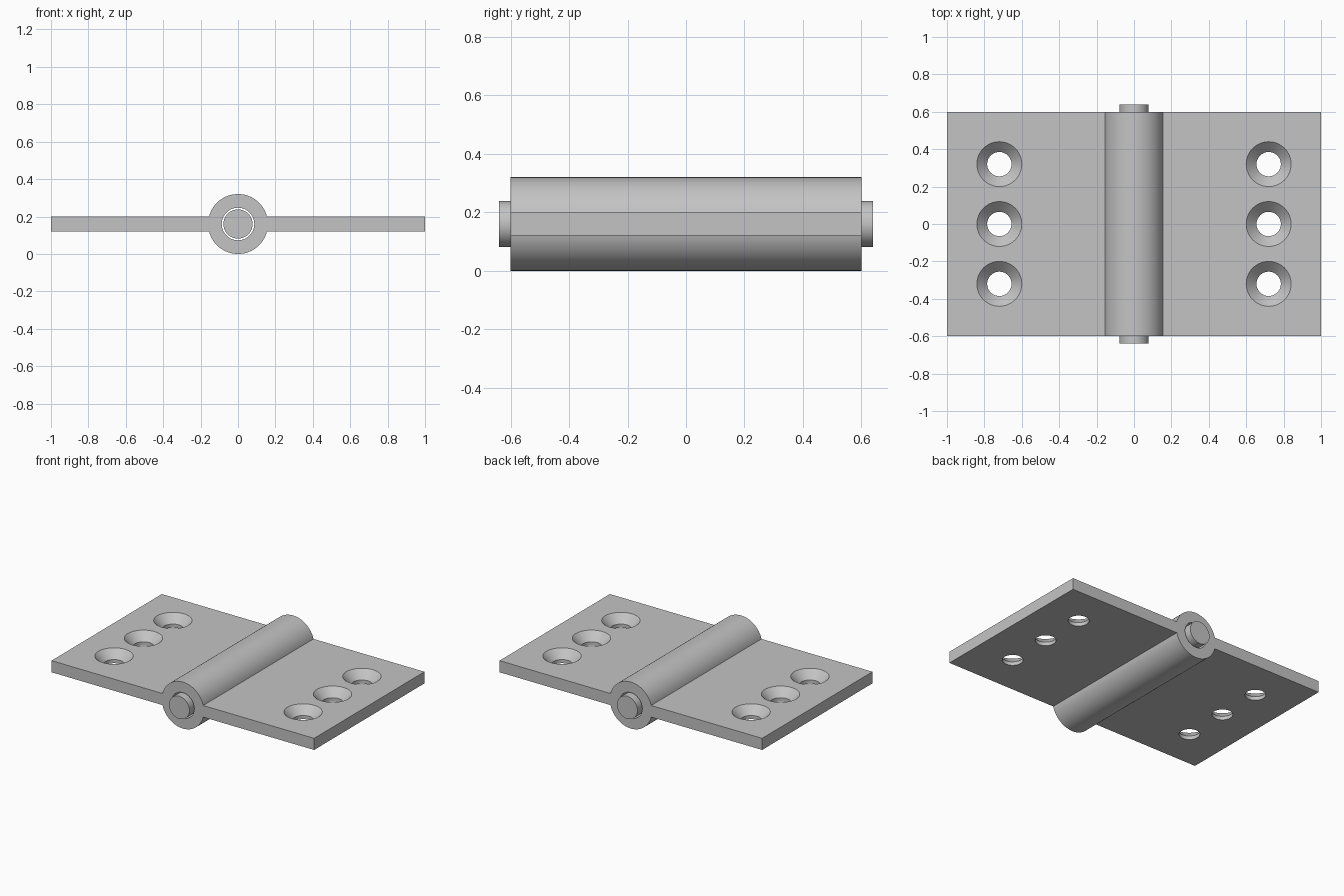
import bpy, bmesh, math
from mathutils import Matrix

cube = bpy.data.objects.get("Cube")
if cube:
    bpy.data.objects.remove(cube, do_unlink=True)

# Main dimensions
AXIS_Z, BARREL_R, BORE_R, PIN_R = 0.16, 0.16, 0.087, 0.078
LEAF_HALF, LENGTH, PIN_LENGTH = 0.04, 1.2, 1.28
TOP = AXIS_Z + LEAF_HALF

steel = bpy.data.materials.new("steel grey")
steel.use_nodes = True
GREY = (0.55, 0.55, 0.55, 1)
steel.diffuse_color = GREY
steel.node_tree.nodes["Principled BSDF"].inputs["Base Color"].default_value = GREY


def make_object(name, bm):
    bmesh.ops.recalc_face_normals(bm, faces=bm.faces)
    mesh = bpy.data.meshes.new(name)
    bm.to_mesh(mesh)
    bm.free()
    mesh.materials.append(steel)
    obj = bpy.data.objects.new(name, mesh)
    bpy.context.collection.objects.link(obj)
    return obj


def activate(obj):
    bpy.ops.object.select_all(action="DESELECT")
    obj.select_set(True)
    bpy.context.view_layer.objects.active = obj


def add_rod(bm, radius, length):
    matrix = Matrix.Translation((0, 0, AXIS_Z)) @ Matrix.Rotation(math.pi / 2, 4, "X")
    bmesh.ops.create_cone(bm, cap_ends=True, segments=96, radius1=radius,
                          radius2=radius, depth=length, matrix=matrix)


def add_revolved(bm, profile, x, y, segments=64):
    """Closed solid of revolution from (radius, z) pairs."""
    rings = [[bm.verts.new((x + r * math.cos(a), y + r * math.sin(a), z))
              for a in (2 * math.pi * i / segments for i in range(segments))]
             for r, z in profile]
    for low, high in zip(rings, rings[1:]):
        for i in range(segments):
            j = (i + 1) % segments
            bm.faces.new((low[i], low[j], high[j], high[i]))
    bm.faces.new(rings[0])
    bm.faces.new(rings[-1])


# Both leaves and the barrel share one extruded profile
start = math.asin(LEAF_HALF / BARREL_R)
arc = [start + (math.pi - 2 * start) * i / 40 for i in range(41)]
half = [(1, LEAF_HALF)]
half += [(BARREL_R * math.cos(a), BARREL_R * math.sin(a)) for a in arc]
half += [(-1, LEAF_HALF)]
outline = half + [(-x, -z) for x, z in half]
bm = bmesh.new()
face = bm.faces.new([bm.verts.new((x, -LENGTH / 2, AXIS_Z + z)) for x, z in outline])
extruded = bmesh.ops.extrude_face_region(bm, geom=[face])["geom"]
bmesh.ops.translate(bm, vec=(0, LENGTH, 0),
                    verts=[v for v in extruded if isinstance(v, bmesh.types.BMVert)])
hinge = make_object("hinge_leaves_and_barrel", bm)

# Pin bore and countersunk screw holes
bm = bmesh.new()
add_rod(bm, BORE_R, 2)
for x in (-0.72, 0.72):
    for y in (-0.32, 0, 0.32):
        add_revolved(bm, [(0.065, 0), (0.065, TOP - 0.055), (0.12, TOP), (0.12, 0.4)], x, y)
cutter = make_object("hole_cutter", bm)
cutter.hide_render = True

cut = hinge.modifiers.new("holes", "BOOLEAN")
cut.operation = "DIFFERENCE"
cut.solver = "EXACT"
cut.object = cutter
activate(hinge)
bpy.ops.object.modifier_apply(modifier=cut.name)
bpy.data.objects.remove(cutter, do_unlink=True)

# Loose pin through the barrel
bm = bmesh.new()
add_rod(bm, PIN_R, PIN_LENGTH)
pin = make_object("hinge_pin", bm)

for obj in (hinge, pin):
    activate(obj)
    bpy.ops.object.shade_smooth_by_angle(angle=math.radians(30))
